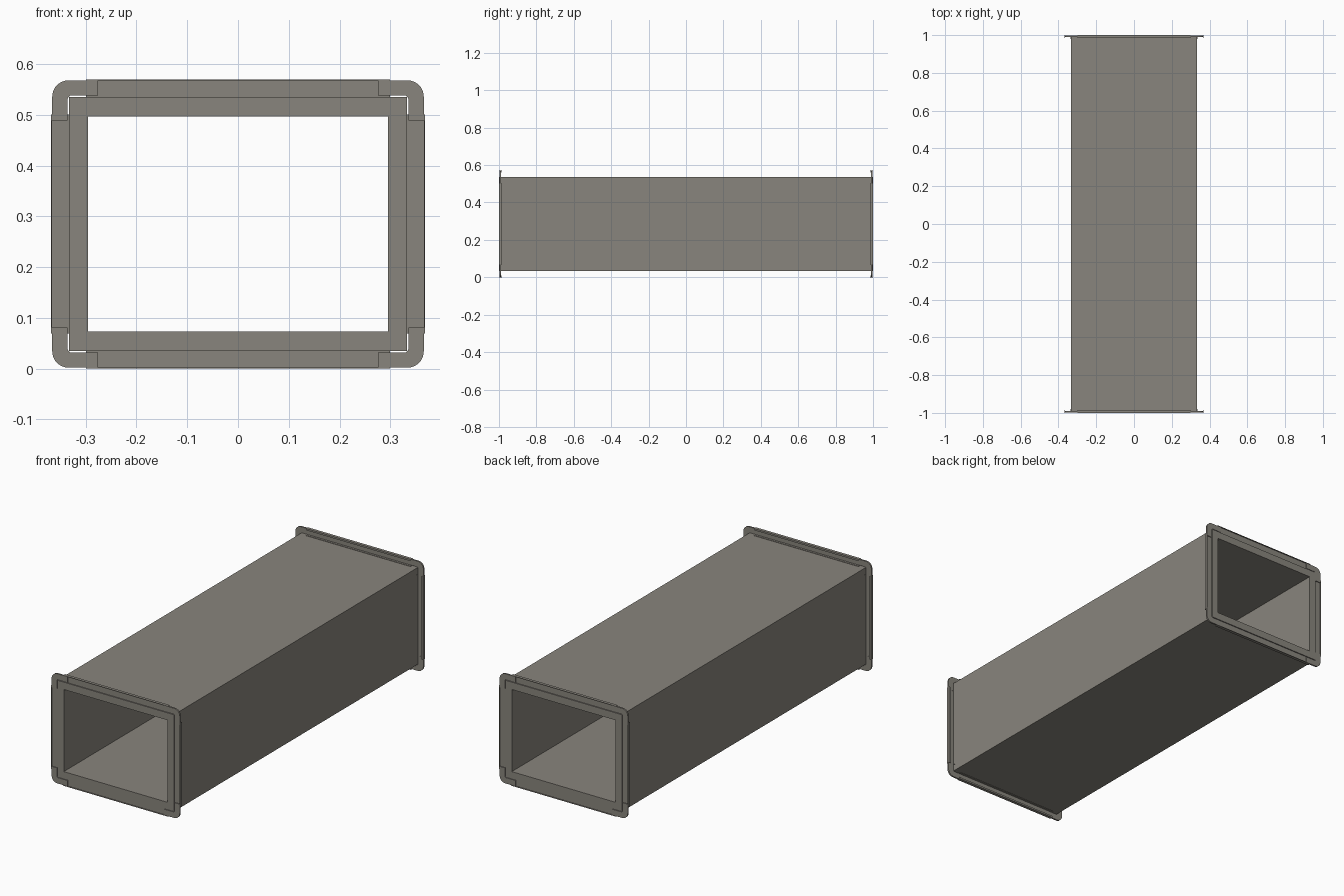
import bpy, bmesh, math
from mathutils import Vector

if "Cube" in bpy.data.objects:
    bpy.data.objects.remove(bpy.data.objects["Cube"])

CZ = 0.285                      # height of the duct axis
OX, OZ = 0.333, 0.250           # outer half size of the duct
IX, IZ = 0.296, 0.212           # half size of the opening
FX, FZ = 0.368, 0.285           # outer half size of the flange

steel = bpy.data.materials.new("galvanised grey")
steel.diffuse_color = (0.25, 0.235, 0.205, 1)
steel.use_nodes = True
steel.node_tree.nodes["Principled BSDF"].inputs["Base Color"].default_value = steel.diffuse_color


def finish(name, bm):
    bmesh.ops.recalc_face_normals(bm, faces=bm.faces)
    me = bpy.data.meshes.new(name)
    bm.to_mesh(me)
    bm.free()
    me.materials.append(steel)
    ob = bpy.data.objects.new(name, me)
    bpy.context.collection.objects.link(ob)
    return ob


def prism(name, pts, step):
    """Extrude a closed outline of 3D points along a vector."""
    bm = bmesh.new()
    face = bm.faces.new([bm.verts.new(p) for p in pts])
    ext = bmesh.ops.extrude_face_region(bm, geom=[face])
    verts = [g for g in ext["geom"] if isinstance(g, bmesh.types.BMVert)]
    bmesh.ops.translate(bm, verts=verts, vec=Vector(step))
    return finish(name, bm)


# Thick walled rectangular tube, open at both ends
bm = bmesh.new()
signs = [(-1, -1), (1, -1), (1, 1), (-1, 1)]
rings = [[bm.verts.new((sx * hx, y, CZ + sz * hz)) for sx, sz in signs]
         for hx, hz, y in ((OX, OZ, -0.999), (OX, OZ, 0.999),
                           (IX, IZ, 0.999), (IX, IZ, -0.999))]
for k in range(4):
    a, b = rings[k], rings[(k + 1) % 4]
    for i in range(4):
        j = (i + 1) % 4
        bm.faces.new((a[i], a[j], b[j], b[i]))
finish("duct_body", bm)

# Folded rail section: (height from duct wall, depth from the duct end)
H = FZ - OZ
rail = [(0, 0.006), (H - 0.002, 0.006), (H - 0.002, 0), (H, 0), (H, 0.016),
        (H - 0.009, 0.016), (H - 0.009, 0.014), (H - 0.002, 0.014),
        (H - 0.002, 0.009), (0.002, 0.009), (0.002, 0.020), (0, 0.020)]

# Corner plate outline, rounded outside, as an L in one quadrant
R = 0.032
CX2, CZ2 = FX - 0.002, FZ - 0.002
corner = [(0.276, CZ2)]
for i in range(9):
    t = math.pi / 2 * (1 - i / 8)
    corner.append((CX2 - R + R * math.cos(t), CZ2 - R + R * math.sin(t)))
corner += [(CX2, 0.204), (OX + 0.003, 0.204), (OX + 0.003, OZ - 0.003),
           (OX - 0.002, OZ + 0.003), (0.276, OZ + 0.003)]

for e, end in ((-1, "front"), (1, "back")):
    for s, side in ((-1, "bottom"), (1, "top")):
        prism(f"{end}_{side}_flange_rail",
              [(-0.299, e * (1 - d), CZ + s * (OZ + h)) for h, d in rail],
              (0.598, 0, 0))
    for s, side in ((-1, "left"), (1, "right")):
        prism(f"{end}_{side}_flange_rail",
              [(s * (OX + h), e * (1 - d), CZ - 0.216) for h, d in rail],
              (0, 0, 0.432))
    for sx, sz in signs:
        ob = prism(f"{end}_flange_corner",
                   [(sx * x, e * 0.998, CZ + sz * z) for x, z in corner],
                   (0, -e * 0.008, 0))
        # smooth only the rounded corner wall
        for p in ob.data.polygons:
            p.use_smooth = len(p.vertices) == 4 and abs(p.normal.x * p.normal.z) > 0.02
